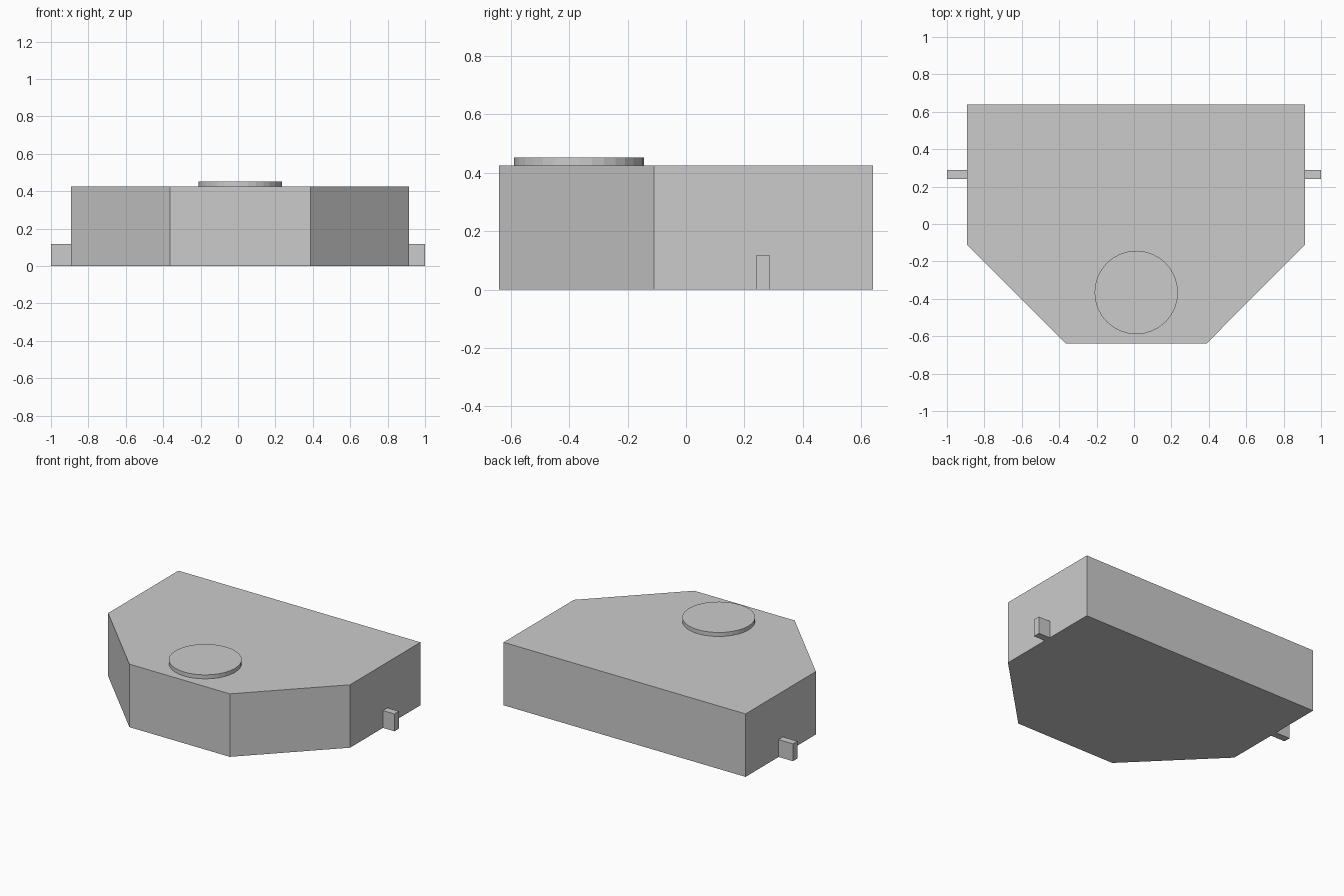
import bpy, bmesh

if "Cube" in bpy.data.objects:
    bpy.data.objects.remove(bpy.data.objects["Cube"])

BODY_TOP, CAP_TOP = 0.425, 0.452
LEFT, RIGHT = -0.893, 0.914
BACK, CORNER, FRONT = 0.64, -0.11, -0.64


def prism(name, outline, height):
    """Extrude a counter-clockwise outline up from z = 0."""
    bm = bmesh.new()
    base = bm.faces.new([bm.verts.new((x, y, 0)) for x, y in outline])
    top = bmesh.ops.extrude_face_region(bm, geom=[base], use_keep_orig=True)
    verts = [v for v in top["geom"] if isinstance(v, bmesh.types.BMVert)]
    bmesh.ops.translate(bm, verts=verts, vec=(0, 0, height))
    bmesh.ops.recalc_face_normals(bm, faces=bm.faces)
    mesh = bpy.data.meshes.new(name)
    bm.to_mesh(mesh)
    bm.free()
    obj = bpy.data.objects.new(name, mesh)
    bpy.context.collection.objects.link(obj)
    return obj


# Main block with two cut front corners
prism("body", [(LEFT, BACK), (LEFT, CORNER), (-0.363, FRONT),
               (0.387, FRONT), (RIGHT, CORNER), (RIGHT, BACK)], BODY_TOP)

# Small side tabs at floor level
for name, x0, x1 in (("left_tab", -1.0, LEFT), ("right_tab", RIGHT, 1.0)):
    prism(name, [(x0, 0.24), (x1, 0.24), (x1, 0.288), (x0, 0.288)], 0.117)

# Low round cap on top, near the front
bpy.ops.mesh.primitive_cylinder_add(
    vertices=32, radius=0.223, depth=CAP_TOP - BODY_TOP,
    location=(0.012, -0.366, (CAP_TOP + BODY_TOP) / 2))
bpy.context.object.name = "round_cap"
